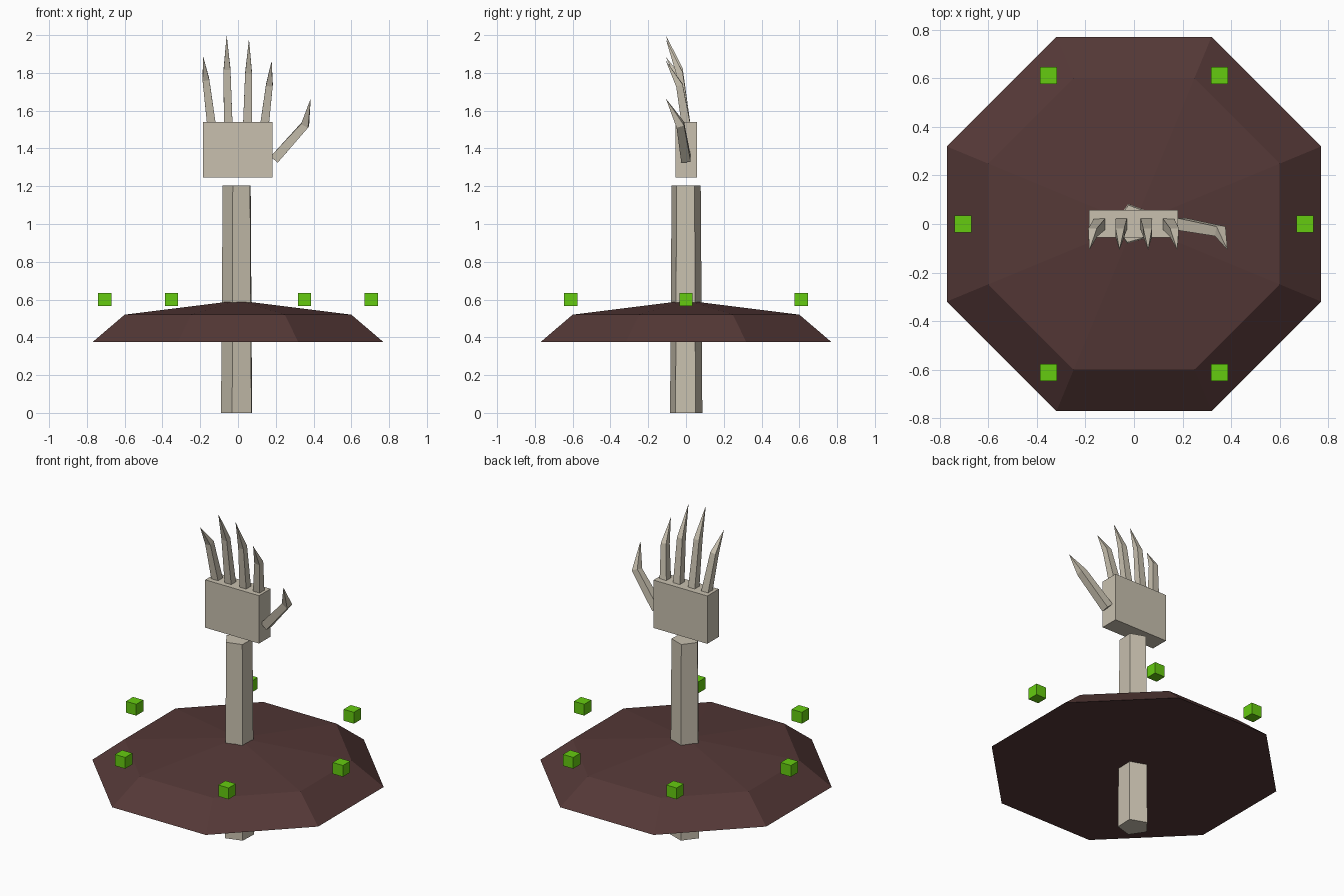
import bpy, bmesh, math
from mathutils import Vector

if "Cube" in bpy.data.objects:
    bpy.data.objects.remove(bpy.data.objects["Cube"])


def material(name, col):
    m = bpy.data.materials.new(name)
    m.diffuse_color = (*col, 1)
    m.use_nodes = True
    m.node_tree.nodes["Principled BSDF"].inputs["Base Color"].default_value = m.diffuse_color
    return m


BONE = material("bone", (0.58, 0.53, 0.43))
SOIL = material("dark soil", (0.09, 0.04, 0.038))
GREEN = material("bright green", (0.13, 0.60, 0.005))


def finish(name, bm, mat):
    bmesh.ops.recalc_face_normals(bm, faces=bm.faces)
    me = bpy.data.meshes.new(name)
    bm.to_mesh(me)
    bm.free()
    me.materials.append(mat)
    ob = bpy.data.objects.new(name, me)
    bpy.context.collection.objects.link(ob)
    return ob


def box(name, lo, hi, mat):
    bm = bmesh.new()
    bmesh.ops.create_cube(bm, size=1)
    lo, hi = Vector(lo), Vector(hi)
    for v in bm.verts:
        v.co = (lo + hi) / 2 + v.co * (hi - lo)
    return finish(name, bm, mat)


def loft(name, rings, mat):
    """Skin rings of points; a one-point ring makes an apex."""
    bm = bmesh.new()
    vs = [[bm.verts.new(p) for p in r] for r in rings]
    n = len(vs[0])
    bm.faces.new(vs[0])
    for a, b in zip(vs, vs[1:]):
        for i in range(n):
            j = (i + 1) % n
            bm.faces.new((a[i], a[j], b[0]) if len(b) == 1 else (a[i], a[j], b[j], b[i]))
    if len(vs[-1]) > 1:
        bm.faces.new(vs[-1])
    return finish(name, bm, mat)


def ring(n, r, z, start):
    return [(r * math.cos(math.radians(start + 360 * i / n)),
             r * math.sin(math.radians(start + 360 * i / n)), z) for i in range(n)]


def finger(name, base, mid, tip, w0, w1):
    """Square tapered digit bent at the knuckle."""
    base, mid, tip = Vector(base), Vector(mid), Vector(tip)

    def square(c, d, w):
        side = d.cross(Vector((0, 1, 0))).normalized()
        front = side.cross(d).normalized()
        return [c + (side * a + front * b) * w / 2
                for a, b in ((-1, -1), (1, -1), (1, 1), (-1, 1))]
    d0, d1 = (mid - base).normalized(), (tip - mid).normalized()
    loft(name, [square(base, d0, w0), square(mid, d0 + d1, w1), [tip]], BONE)


# five-sided forearm
loft("forearm", [ring(5, 0.09, 0, 34), ring(5, 0.081, 1.205, 34)], BONE)

# octagonal mound
k = 1 / math.cos(math.pi / 8)
loft("soil_mound", [ring(8, 0.77 * k, 0.375, 22.5), ring(8, 0.6 * k, 0.52, 22.5),
                    [(0, 0, 0.595)]], SOIL)

# palm and digits
box("palm", (-0.185, -0.055, 1.245), (0.182, 0.057, 1.54), BONE)
for nm, bx, mx, mz, tx, tz in (("little_finger", -0.141, -0.170, 1.765, -0.184, 1.885),
                               ("ring_finger", -0.052, -0.058, 1.82, -0.06, 2.0),
                               ("middle_finger", 0.05, 0.056, 1.80, 0.058, 1.98),
                               ("index_finger", 0.141, 0.166, 1.735, 0.178, 1.865)):
    finger(nm, (bx, 0, 1.53), (mx, -0.035, mz), (tx, -0.107, tz), 0.046, 0.036)
finger("thumb", (0.193, 0, 1.343), (0.355, -0.03, 1.525), (0.385, -0.107, 1.665), 0.05, 0.042)

# ring of floating cubes
for i in range(6):
    a = math.radians(60 * i)
    c = Vector((0.705 * math.cos(a), 0.705 * math.sin(a), 0.6))
    h = Vector((0.035, 0.035, 0.035))
    box(f"floating_cube_{i + 1}", c - h, c + h, GREEN)
